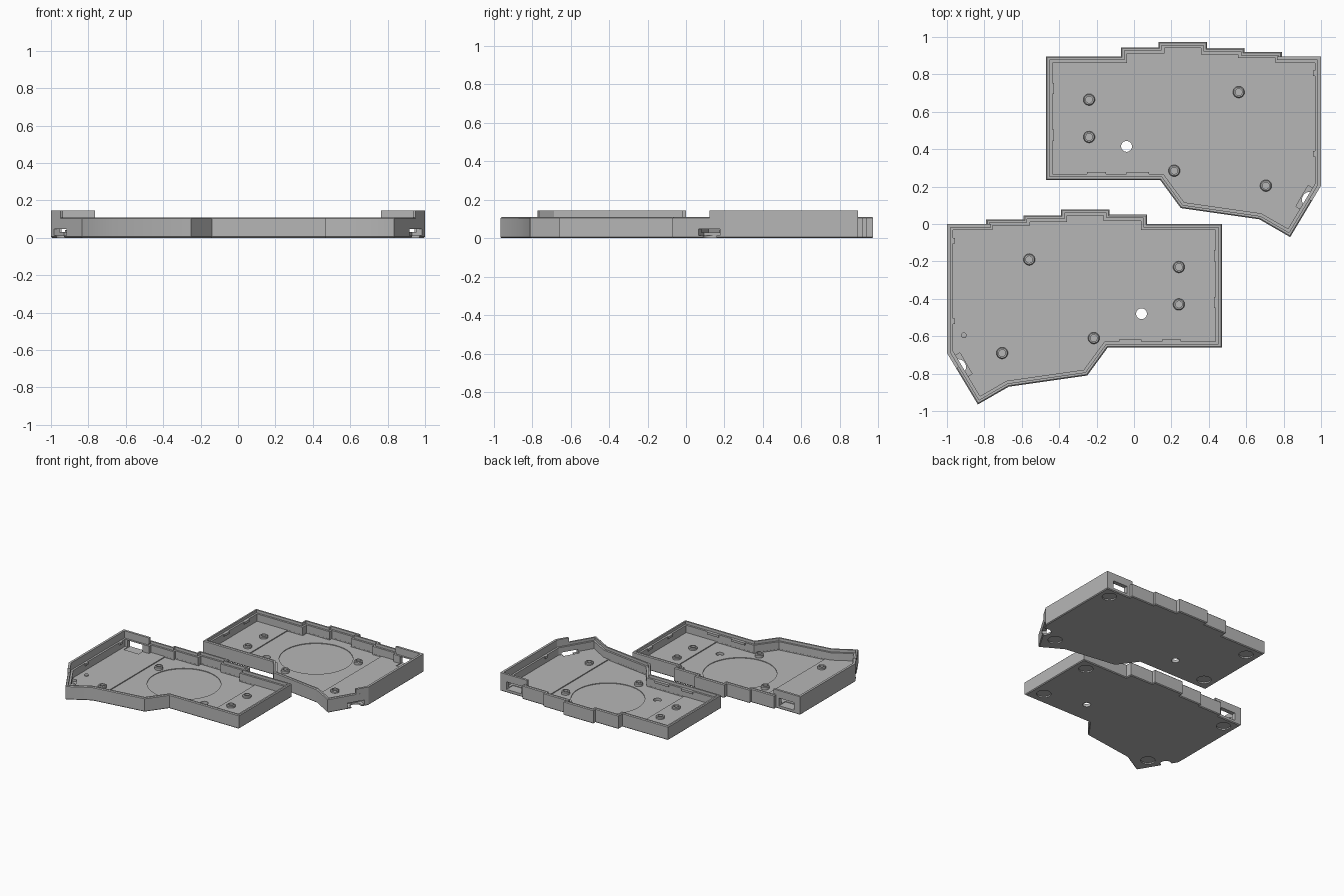
import bpy, bmesh, math
from mathutils import Vector, Matrix

if "Cube" in bpy.data.objects:
    bpy.data.objects.remove(bpy.data.objects["Cube"])

grey = bpy.data.materials.new("plain grey")
grey.use_nodes = True
grey.diffuse_color = (0.47, 0.47, 0.47, 1)
grey.node_tree.nodes["Principled BSDF"].inputs["Base Color"].default_value = grey.diffuse_color

RIM, FLOOR, MID = 0.11, 0.03, 0.023
SHIFT = 0.895

# Plan of one tray, counter-clockwise
PLAN = [Vector(p) for p in reversed([
    (-1, 0), (-.79, 0), (-.79, .025), (-.59, .025), (-.59, .045), (-.39, .045),
    (-.39, .078), (-.13, .078), (-.13, .05), (.07, .05), (.07, 0), (.47, 0),
    (.47, -.66), (-.14, -.66), (-.25, -.81), (-.67, -.87), (-.835, -.965), (-1, -.69)])]


def inset(points, dist, closed=True):
    """Mitred offset to the left of the path."""
    out, n = [], len(points)
    for i, p in enumerate(points):
        a = points[i - 1] if closed or i else p - (points[1] - p)
        b = points[(i + 1) % n] if closed or i < n - 1 else p + (p - a)
        d1, d2 = (p - a).normalized(), (b - p).normalized()
        n1, n2 = Vector((-d1.y, d1.x)), Vector((-d2.y, d2.x))
        out.append(p + (n1 + n2) * dist / (1 + n1.dot(n2)))
    return out


def circle(x, y, r, sides=48):
    return [Vector((x + r * math.cos(math.tau * i / sides),
                    y + r * math.sin(math.tau * i / sides))) for i in range(sides)]


def loft(name, rings):
    """Solid through (outline, height) rings, capped at both ends."""
    bm = bmesh.new()
    rows = [[bm.verts.new((p.x, p.y, z)) for p in pts] for pts, z in rings]
    n = len(rows[0])
    for low, high in zip(rows, rows[1:]):
        for i in range(n):
            j = (i + 1) % n
            bm.faces.new((low[i], low[j], high[j], high[i]))
    bm.faces.new(rows[0][::-1])
    bm.faces.new(rows[-1])
    return finish(name, bm)


def finish(name, bm):
    bmesh.ops.recalc_face_normals(bm, faces=bm.faces)
    mesh = bpy.data.meshes.new(name)
    bm.to_mesh(mesh)
    bm.free()
    mesh.materials.append(grey)
    ob = bpy.data.objects.new(name, mesh)
    bpy.context.collection.objects.link(ob)
    return ob


def box(name, centre, size, angle=0):
    bm = bmesh.new()
    bmesh.ops.create_cube(bm, size=1, matrix=Matrix.Translation(centre)
                          @ Matrix.Rotation(angle, 4, 'Z') @ Matrix.Diagonal((*size, 1)))
    return finish(name, bm)


def cylinder(name, x, y, r, z0, z1):
    return loft(name, [(circle(x, y, r), z0), (circle(x, y, r), z1)])


def cut(target, cutter):
    cutter.hide_render = True
    bpy.context.view_layer.objects.active = target
    mod = target.modifiers.new("cut", 'BOOLEAN')
    mod.operation, mod.solver, mod.object = 'DIFFERENCE', 'EXACT', cutter
    bpy.ops.object.modifier_apply(modifier=mod.name)
    bpy.data.objects.remove(cutter)


# Tray: chamfered outside, stepped rim inside, flat floor
tray = loft("tray", [(inset(PLAN, d), z) for d, z in (
    (.006, 0), (0, .006), (0, RIM - .006), (.006, RIM), (.018, RIM),
    (.018, RIM - .022), (.033, RIM - .022), (.033, FLOOR))])

# Lowered middle of the floor, between two straight edges
middle = loft("middle_cutter", [(inset(PLAN, .034), MID), (inset(PLAN, .034), .06)])
bm = bmesh.new()
bm.from_mesh(middle.data)
for x, side in ((-.635, -1), (.17, 1)):
    bmesh.ops.bisect_plane(bm, geom=bm.verts[:] + bm.edges[:] + bm.faces[:],
                           plane_co=(x, 0, 0), plane_no=(side, 0, 0), clear_outer=True)
    bmesh.ops.holes_fill(bm, edges=[e for e in bm.edges if e.is_boundary])
bmesh.ops.recalc_face_normals(bm, faces=bm.faces)
bm.to_mesh(middle.data)
bm.free()
cut(tray, middle)

# Round recess, through hole and foot recesses
cut(tray, cylinder("recess_cutter", -.265, -.297, .265, .018, .06))
cut(tray, cylinder("hole_cutter", .04, -.48, .029, -.1, .1))
for x, y in ((-.91, -.085), (-.81, -.81), (.375, -.09), (.375, -.56)):
    cut(tray, cylinder("foot_cutter", x, y, .052, -.1, .01))

# Port in the back wall, switch opening in the slanted wall
cut(tray, box("port_cutter", (-.88, 0, .055), (.13, .16, .06)))
cut(tray, box("switch_cutter", (-.95, -.775, .03), (.13, .12, .034), -math.radians(60)))
cut(tray, cylinder("switch_notch_cutter", -.94, -.765, .042, -.05, .04))

# Raised part of the rim round the outer back corner
path = [Vector(p) for p in ((-.765, 0), (-1, 0), (-1, -.69), (-.95, -.773))]
strip = path + inset(path, .018, closed=False)[::-1]
tall_rim = loft("raised_rim", [(strip, .1), (strip, .145)])

parts = [tray, tall_rim]

# Screw posts
for x, y in ((.24, -.23), (.24, -.43), (-.56, -.19), (-.215, -.61), (-.705, -.69)):
    post = loft("screw_post", [(circle(x, y, r, 32), z) for r, z in (
        (.031, .015), (.031, .042), (.026, .048), (.018, .048), (.018, .032))])
    parts.append(post)

# Small clips along the inner walls
for x, y, w, d in ((-.02, -.624, .12, .012), (.2, -.624, .1, .012),
                   (.434, -.17, .012, .06), (.434, -.42, .012, .06),
                   (-.963, -.09, .012, .03), (-.963, -.52, .012, .03)):
    parts.append(box("rim_clip", (x, y, .079), (w, d, .018)))

for ob in parts:
    ob.select_set(True)
bpy.context.view_layer.objects.active = tray
bpy.ops.object.shade_smooth_by_angle(angle=math.radians(25))

# Mirrored second tray, set further back
for ob in parts:
    twin = ob.copy()
    twin.data = ob.data.copy()
    twin.data.transform(Matrix.Translation((0, SHIFT, 0)) @ Matrix.Diagonal((-1, 1, 1, 1)))
    twin.data.flip_normals()
    twin.name = "left_" + ob.name
    bpy.context.collection.objects.link(twin)
    ob.name = "right_" + ob.name

# Reset button, on one tray only
loft("reset_button", [(circle(-.91, -.595, r, 24), z) for r, z in (
    (.015, .02), (.015, .04), (.012, .042))])
